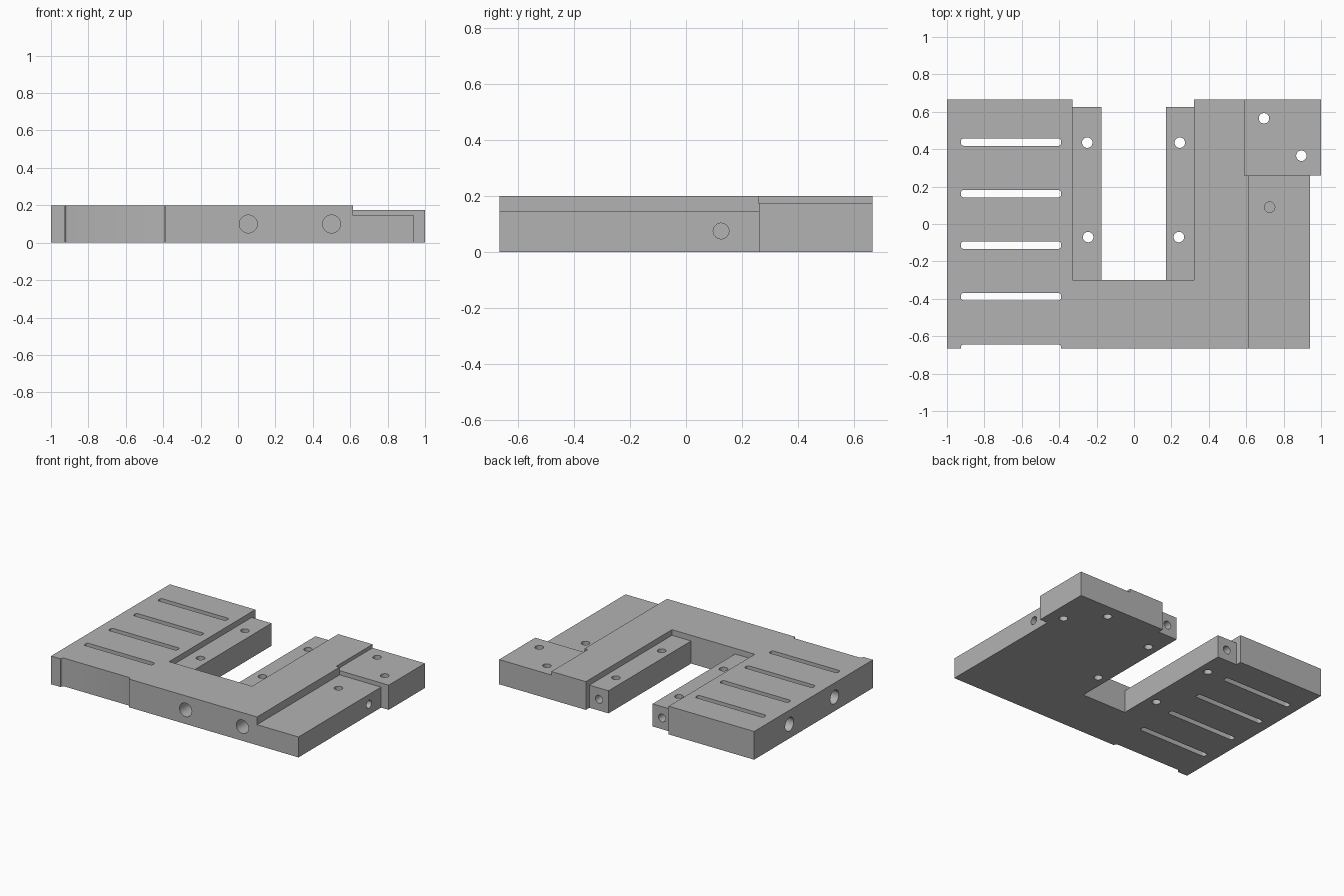
import bpy
import bmesh
import math
from mathutils import Matrix, Vector

cube = bpy.data.objects.get("Cube")
if cube:
    bpy.data.objects.remove(cube, do_unlink=True)

TOP, BACK, FRONT = 0.2, 0.665, -0.665

grey = bpy.data.materials.new("plain grey")
grey.use_nodes = True
colour = (0.45, 0.45, 0.45, 1)
grey.diffuse_color = colour
grey.node_tree.nodes["Principled BSDF"].inputs["Base Color"].default_value = colour


def make_object(name, bm):
    bmesh.ops.recalc_face_normals(bm, faces=bm.faces[:])
    mesh = bpy.data.meshes.new(name)
    bm.to_mesh(mesh)
    bm.free()
    mesh.materials.append(grey)
    obj = bpy.data.objects.new(name, mesh)
    bpy.context.collection.objects.link(obj)
    return obj


def extrude_outline(name, points, height):
    bm = bmesh.new()
    face = bm.faces.new([bm.verts.new((x, y, 0)) for x, y in points])
    result = bmesh.ops.extrude_face_region(bm, geom=[face])
    verts = [g for g in result["geom"] if isinstance(g, bmesh.types.BMVert)]
    bmesh.ops.translate(bm, verts=verts, vec=(0, 0, height))
    return make_object(name, bm)


def box(name, low, high, corner=0):
    low, high = Vector(low), Vector(high)
    bm = bmesh.new()
    bmesh.ops.create_cube(bm, size=1)
    bmesh.ops.scale(bm, vec=high - low, verts=bm.verts)
    bmesh.ops.translate(bm, vec=(low + high) / 2, verts=bm.verts)
    if corner:
        upright = [e for e in bm.edges
                   if abs(e.verts[0].co.z - e.verts[1].co.z) > 0.01]
        bmesh.ops.bevel(bm, geom=upright, offset=corner, segments=4,
                        profile=0.5, affect="EDGES")
    return make_object(name, bm)


def drill(name, mouth, direction, depth, radius):
    """Round cutter that starts just outside the mouth."""
    direction = Vector(direction)
    start = Vector(mouth) - direction * 0.03
    length = depth + 0.03
    turn = direction.to_track_quat("Z", "Y").to_matrix().to_4x4()
    bm = bmesh.new()
    bmesh.ops.create_cone(
        bm, cap_ends=True, segments=32, radius1=radius, radius2=radius,
        depth=length,
        matrix=Matrix.Translation(start + direction * length / 2) @ turn)
    return make_object(name, bm)


# Plate outline with the open bay, the set-back rails and the wider corner pad
plate = extrude_outline("plate", [
    (-1, FRONT), (0.94, FRONT), (0.94, 0.26), (1, 0.26), (1, BACK),
    (0.32, BACK), (0.32, 0.625), (0.17, 0.625), (0.17, -0.3),
    (-0.175, -0.3), (-0.175, 0.625), (-0.33, 0.625), (-0.33, BACK),
    (-1, BACK)], TOP)

cutters = [
    # Lowered side step and corner pad
    box("step_cutter", (0.615, -0.8, 0.145), (1.1, 0.26, 0.3)),
    box("pad_cutter", (0.59, 0.258, 0.175), (1.1, 0.8, 0.3)),
    # Lowered rails along the bay
    box("rail_cutter", (-0.33, -0.3, 0.16), (-0.1, 0.64, 0.3)),
    box("rail_cutter", (0.1, -0.3, 0.16), (0.32, 0.64, 0.3)),
]

# Row of slots, the last one open at the front edge
for i in range(5):
    y = 0.438 - i * 0.2755
    cutters.append(box("slot_cutter", (-0.925, y - 0.02, -0.1),
                       (-0.39, y + 0.02, 0.3), 0.014))

# Screw holes right through the rails and the pad
for x, y in [(-0.25, 0.435), (-0.245, -0.07), (0.245, 0.435), (0.24, -0.07),
             (0.695, 0.565), (0.895, 0.365)]:
    cutters.append(drill("screw_cutter", (x, y, TOP), (0, 0, -1), 0.25, 0.028))

# Blind holes in the step, its side and the rail ends
cutters.append(drill("step_hole_cutter", (0.725, 0.09, 0.145), (0, 0, -1), 0.1, 0.028))
cutters.append(drill("side_hole_cutter", (0.94, 0.125, 0.075), (-1, 0, 0), 0.15, 0.028))
for x in (-0.25, 0.245):
    cutters.append(drill("rail_end_cutter", (x, 0.625, 0.08), (0, -1, 0), 0.12, 0.028))

# Large blind holes in the front and the slotted side
for x in (0.055, 0.5):
    cutters.append(drill("front_hole_cutter", (x, FRONT, 0.1), (0, 1, 0), 0.25, 0.048))
for y in (0.27, -0.235):
    cutters.append(drill("side_port_cutter", (-1, y, 0.1), (1, 0, 0), 0.25, 0.048))

# Cut everything out of the plate, then drop the cutters
for cutter in cutters:
    cutter.hide_render = True
    mod = plate.modifiers.new("cut", "BOOLEAN")
    mod.operation = "DIFFERENCE"
    mod.solver = "EXACT"
    mod.object = cutter

bpy.context.view_layer.update()
graph = bpy.context.evaluated_depsgraph_get()
finished = bpy.data.meshes.new_from_object(plate.evaluated_get(graph))
plate.modifiers.clear()
plate.data = finished
finished.materials.clear()
finished.materials.append(grey)
for face in finished.polygons:
    face.material_index = 0
for cutter in cutters:
    bpy.data.objects.remove(cutter, do_unlink=True)

# Smooth hole walls, sharp machined edges
bpy.ops.object.select_all(action="DESELECT")
plate.select_set(True)
bpy.context.view_layer.objects.active = plate
bpy.ops.object.shade_smooth_by_angle(angle=math.radians(30))
